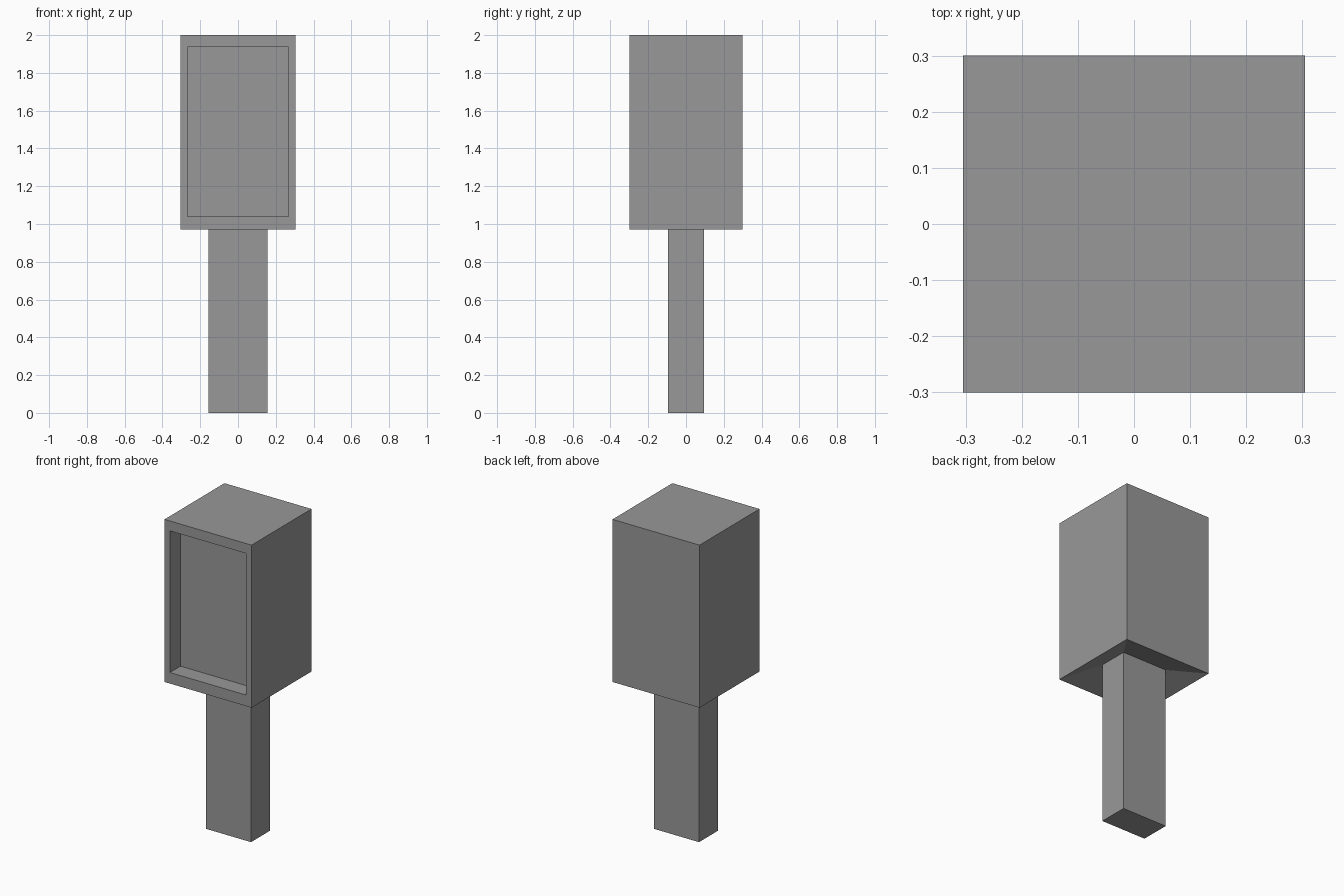
import bpy
import bmesh
from mathutils import Vector

default = bpy.data.objects.get("Cube")
if default:
    bpy.data.objects.remove(default, do_unlink=True)

# Single matte grey
grey = bpy.data.materials.new("mid grey")
grey.use_nodes = True
colour = (0.315, 0.315, 0.315, 1)
grey.diffuse_color = colour
grey.node_tree.nodes["Principled BSDF"].inputs["Base Color"].default_value = colour

# Main sizes: half widths, half depths and heights
HEAD_X, HEAD_Y, HEAD_BOTTOM, HEAD_TOP = 0.305, 0.3, 0.97, 2.0
POST_X, POST_Y, POST_TOP = 0.157, 0.094, 1.03
SCREEN_X, SCREEN_BOTTOM, SCREEN_TOP, SCREEN_DEPTH = 0.267, 1.04, 1.937, 0.105


def box_mesh(hx, hy, bottom, top):
    bm = bmesh.new()
    bmesh.ops.create_cube(bm, size=2)
    for v in bm.verts:
        v.co = (v.co.x * hx, v.co.y * hy, top if v.co.z > 0 else bottom)
    bm.normal_update()
    return bm


def face_towards(bm, direction):
    return max(bm.faces, key=lambda f: f.normal.dot(Vector(direction)))


def step_face(bm, face, place):
    """Extrude a face and put each new corner where place(co) says."""
    new = bmesh.ops.extrude_discrete_faces(bm, faces=[face])["faces"][0]
    for v in new.verts:
        v.co = place(v.co)
    return new


def finish(bm, name):
    bm.normal_update()
    mesh = bpy.data.meshes.new(name)
    bm.to_mesh(mesh)
    bm.free()
    mesh.materials.append(grey)
    obj = bpy.data.objects.new(name, mesh)
    bpy.context.collection.objects.link(obj)


def sign(value):
    return 1 if value > 0 else -1


# Display head: box with a recessed front panel and a hollowed underside
head = box_mesh(HEAD_X, HEAD_Y, HEAD_BOTTOM, HEAD_TOP)
front = face_towards(head, (0, -1, 0))
bottom = face_towards(head, (0, 0, -1))
middle = (HEAD_BOTTOM + HEAD_TOP) / 2
opening = step_face(head, front, lambda co: (
    sign(co.x) * SCREEN_X, -HEAD_Y,
    SCREEN_TOP if co.z > middle else SCREEN_BOTTOM))
step_face(head, opening, lambda co: (co.x, co.y + SCREEN_DEPTH, co.z))

# Underside slopes up to meet the post
socket = step_face(head, bottom, lambda co: (
    sign(co.x) * POST_X, sign(co.y) * POST_Y, POST_TOP))
bmesh.ops.delete(head, geom=[socket], context='FACES_ONLY')
finish(head, "display_head")

# Supporting post
finish(box_mesh(POST_X, POST_Y, 0, POST_TOP), "support_post")
